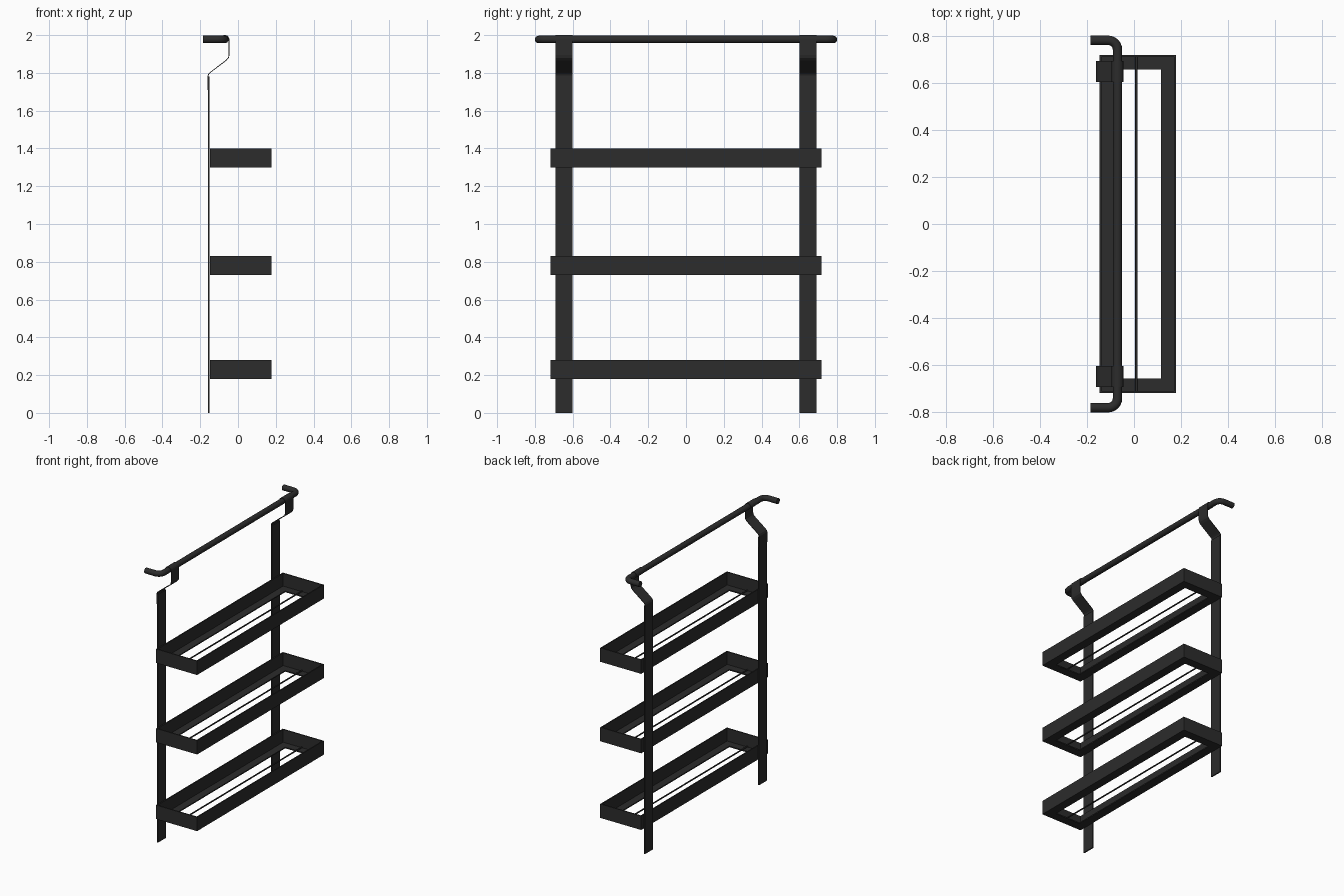
import bpy, bmesh, math
from mathutils import Vector

if "Cube" in bpy.data.objects:
    bpy.data.objects.remove(bpy.data.objects["Cube"])

black = bpy.data.materials.new("black_metal")
black.diffuse_color = (0.025, 0.025, 0.025, 1)
black.use_nodes = True
black.node_tree.nodes["Principled BSDF"].inputs["Base Color"].default_value = black.diffuse_color


def finish(name, bm):
    bmesh.ops.recalc_face_normals(bm, faces=bm.faces)
    me = bpy.data.meshes.new(name)
    bm.to_mesh(me)
    bm.free()
    me.materials.append(black)
    ob = bpy.data.objects.new(name, me)
    bpy.context.collection.objects.link(ob)
    return ob


def box(bm, x0, x1, y0, y1, z0, z1):
    vs = bmesh.ops.create_cube(bm, size=1)["verts"]
    for v in vs:
        v.co = Vector(((x0, x1)[v.co.x > 0], (y0, y1)[v.co.y > 0], (z0, z1)[v.co.z > 0]))


def ribbon(name, pts, y0, y1, t):
    """Bent sheet-metal strip: an xz path offset by t/2 and extruded along y."""
    p = [Vector(q) for q in pts]
    sides = ([], [])
    for i, q in enumerate(p):
        d = (p[min(i + 1, len(p) - 1)] - p[max(i - 1, 0)]).normalized()
        n = Vector((-d.y, d.x)) * t / 2
        sides[0].append(q + n)
        sides[1].append(q - n)
    outline = sides[0] + sides[1][::-1]
    bm = bmesh.new()
    a = [bm.verts.new((q.x, y0, q.y)) for q in outline]
    b = [bm.verts.new((q.x, y1, q.y)) for q in outline]
    m, k = len(outline), len(p)
    for i in range(m):
        bm.faces.new((a[i], a[(i + 1) % m], b[(i + 1) % m], b[i]))
    for r in (a, b):
        for i in range(k - 1):
            bm.faces.new((r[i], r[i + 1], r[m - 2 - i], r[m - 1 - i]))
    return finish(name, bm)


def tube(name, pts, r, sides=16):
    """Round bar swept along a path lying in an xy plane."""
    p = [Vector(q) for q in pts]
    bm = bmesh.new()
    rings = []
    for i, q in enumerate(p):
        d = (p[min(i + 1, len(p) - 1)] - p[max(i - 1, 0)]).normalized()
        n = Vector((-d.y, d.x, 0))
        angles = [2 * math.pi * j / sides for j in range(sides)]
        rings.append([bm.verts.new(q + n * r * math.cos(a) + Vector((0, 0, r * math.sin(a))))
                      for a in angles])
    for s, e in zip(rings, rings[1:]):
        for j in range(sides):
            f = bm.faces.new((s[j], s[(j + 1) % sides], e[(j + 1) % sides], e[j]))
            f.smooth = True
    bm.faces.new(rings[0])
    bm.faces.new(rings[-1])
    return finish(name, bm)


# Hanging rail with both ends bent back to the wall
RX, RZ, RR = -0.07, 1.977, 0.02
bend = [(RX - 0.04 + 0.04 * math.cos(a), 0.74 + 0.04 * math.sin(a), RZ)
        for a in [math.radians(15 * i) for i in range(7)]]
half = bend + [(-0.185, 0.78, RZ)]
tube("hanging_rail", [(x, -y, z) for x, y, z in half[::-1]] + half, RR)

# Side straps and the hooks that wrap over the rail
hook = [(-0.159, 1.71), (-0.159, 1.785), (-0.154, 1.796), (-0.145, 1.804),
        (-0.062, 1.867), (-0.051, 1.879), (-0.047, 1.895), (-0.047, RZ)]
hook += [(RX + 0.0225 * math.cos(a), RZ + 0.0215 * math.sin(a))
         for a in [math.radians(20 * i) for i in range(1, 11)]]
for side, s in (("left", -1), ("right", 1)):
    y0, y1 = sorted((s * 0.602, s * 0.692))
    ribbon("hook_" + side, hook, y0, y1, 0.004)
    bm = bmesh.new()
    box(bm, -0.159, -0.150, y0, y1, 0, 1.78)
    finish("strap_" + side, bm)

# Three shelf trays: rectangular wall, inward bottom flange, one centre wire
X0, X1, Y, T = -0.147, 0.178, 0.718, 0.008
for i, z in enumerate((0.18, 0.73, 1.30), 1):
    bm = bmesh.new()

    def loop(inset, h):
        return [bm.verts.new((x, y, h)) for x, y in (
            (X0 + inset, -Y + inset), (X1 - inset, -Y + inset),
            (X1 - inset, Y - inset), (X0 + inset, Y - inset))]

    loops = [loop(0, z), loop(0, z + 0.1), loop(T, z + 0.1),
             loop(T, z + T), loop(0.063, z + T), loop(0.063, z)]
    for a, b in zip(loops, loops[1:] + loops[:1]):
        for j in range(4):
            bm.faces.new((a[j], a[(j + 1) % 4], b[(j + 1) % 4], b[j]))
    finish("tray_%d" % i, bm)
    tube("tray_wire_%d" % i, [(0.01, -0.712, z + 0.012), (0.01, 0.712, z + 0.012)], 0.005, 8)
